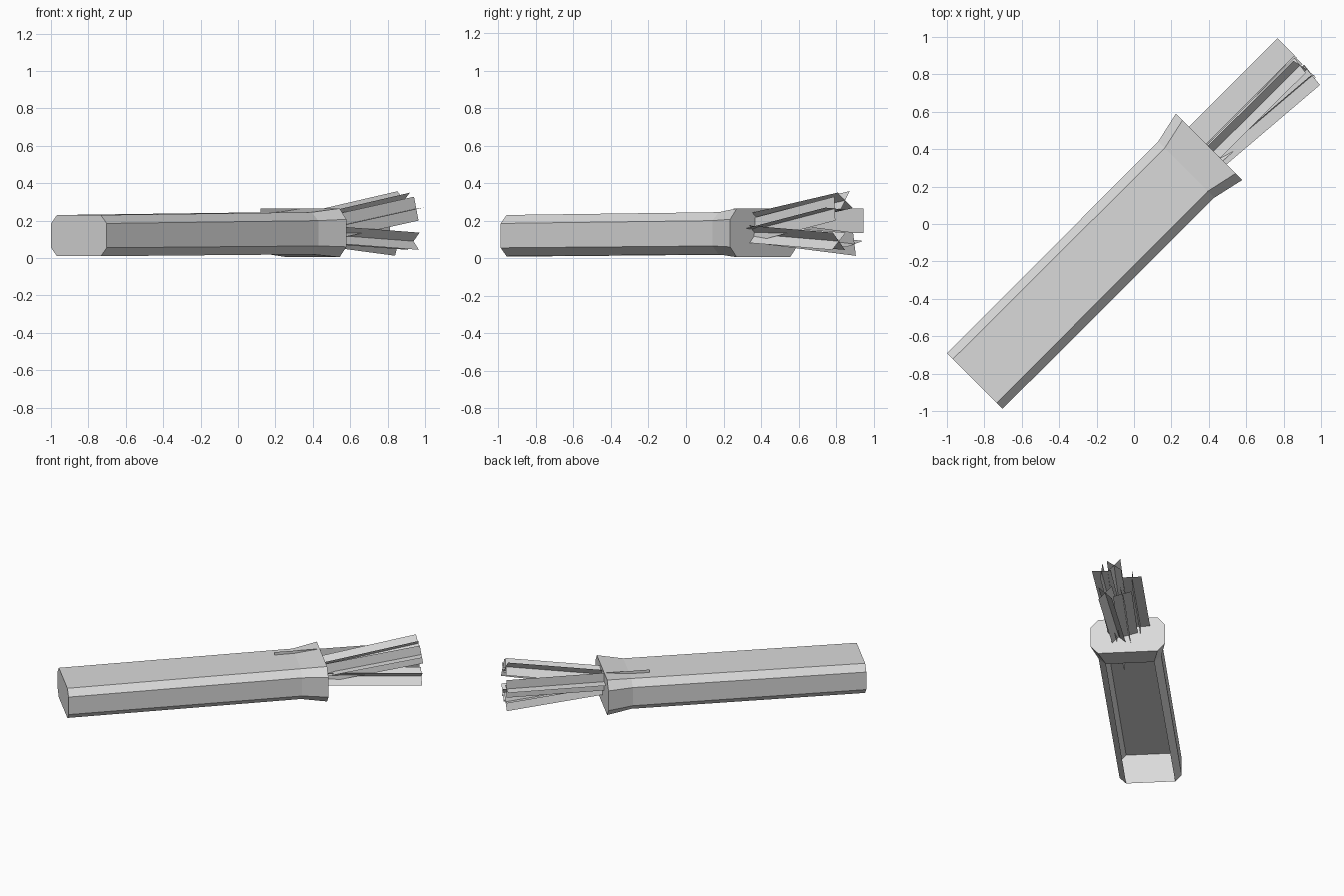
import bpy, bmesh, math
from mathutils import Vector, Matrix

cube = bpy.data.objects.get("Cube")
if cube:
    bpy.data.objects.remove(cube, do_unlink=True)

# Single plain grey
grey = bpy.data.materials.new("light_grey")
grey.use_nodes = True
grey.diffuse_color = (0.7, 0.7, 0.7, 1)
grey.node_tree.nodes["Principled BSDF"].inputs["Base Color"].default_value = (0.7, 0.7, 0.7, 1)

# Everything is laid out along +x, then turned to the diagonal
TURN = Matrix.Rotation(math.radians(45), 4, 'Z')


def finish(name, bm):
    bm.transform(TURN)
    mesh = bpy.data.meshes.new(name)
    bm.to_mesh(mesh)
    bm.free()
    mesh.materials.append(grey)
    obj = bpy.data.objects.new(name, mesh)
    bpy.context.scene.collection.objects.link(obj)
    return obj


def ring(bm, s, half, flat, z_low, z_mid_low, z_mid_high, z_top, centre=0.008):
    """Chamfered rectangle across the beam; the first edge is the floor."""
    pts = [(-flat, z_low), (flat, z_low), (half, z_mid_low), (half, z_mid_high),
           (flat, z_top), (-flat, z_top), (-half, z_mid_high), (-half, z_mid_low)]
    return [bm.verts.new((s, centre + t, z)) for t, z in pts]


# Hollow casing: long chamfered body open underneath, closed flared mouth
bm = bmesh.new()
tail = ring(bm, -1.195, 0.210, 0.166, 0.010, 0.055, 0.185, 0.230)
neck = ring(bm, 0.403, 0.212, 0.163, 0.020, 0.065, 0.200, 0.245)
mouth = ring(bm, 0.576, 0.251, 0.201, 0.005, 0.060, 0.207, 0.265)
for a, b, open_floor in ((tail, neck, True), (neck, mouth, False)):
    for i in range(8):
        if i == 0 and open_floor:
            continue
        j = (i + 1) % 8
        bm.faces.new((a[i], b[i], b[j], a[j]))
bm.faces.new(tail)
bm.faces.new(list(reversed(mouth)))
bmesh.ops.recalc_face_normals(bm, faces=bm.faces)
finish("casing", bm)


def crossed_blades(name, start, end, roll, half=0.065):
    """Two long flat strips crossing at right angles along one axis."""
    bm = bmesh.new()
    p, q = Vector(start), Vector(end)
    axis = (q - p).normalized()
    side = Vector((0, 0, 1)).cross(axis).normalized()
    for k in range(2):
        arm = Matrix.Rotation(math.radians(roll + 90 * k), 3, axis) @ side * half
        bm.faces.new([bm.verts.new(v) for v in (p - arm, q - arm, q + arm, p + arm)])
    return finish(name, bm)


# Bundle of splayed cross-shaped spikes coming out of the mouth
spikes = [
    ("spike_straight", (0.265, 0.094, 0.200), (1.245, 0.094, 0.200), 0),
    ("spike_upper_outer", (0.270, -0.035, 0.100), (1.235, -0.113, 0.264), -5),
    ("spike_upper_middle", (0.270, -0.025, 0.150), (1.228, -0.028, 0.308), 50),
    ("spike_lower_middle", (0.265, 0.005, 0.165), (1.240, 0.030, 0.075), 15),
    ("spike_lower_outer", (0.265, -0.035, 0.145), (1.240, -0.087, 0.090), 45),
]
for spike in spikes:
    crossed_blades(*spike)
